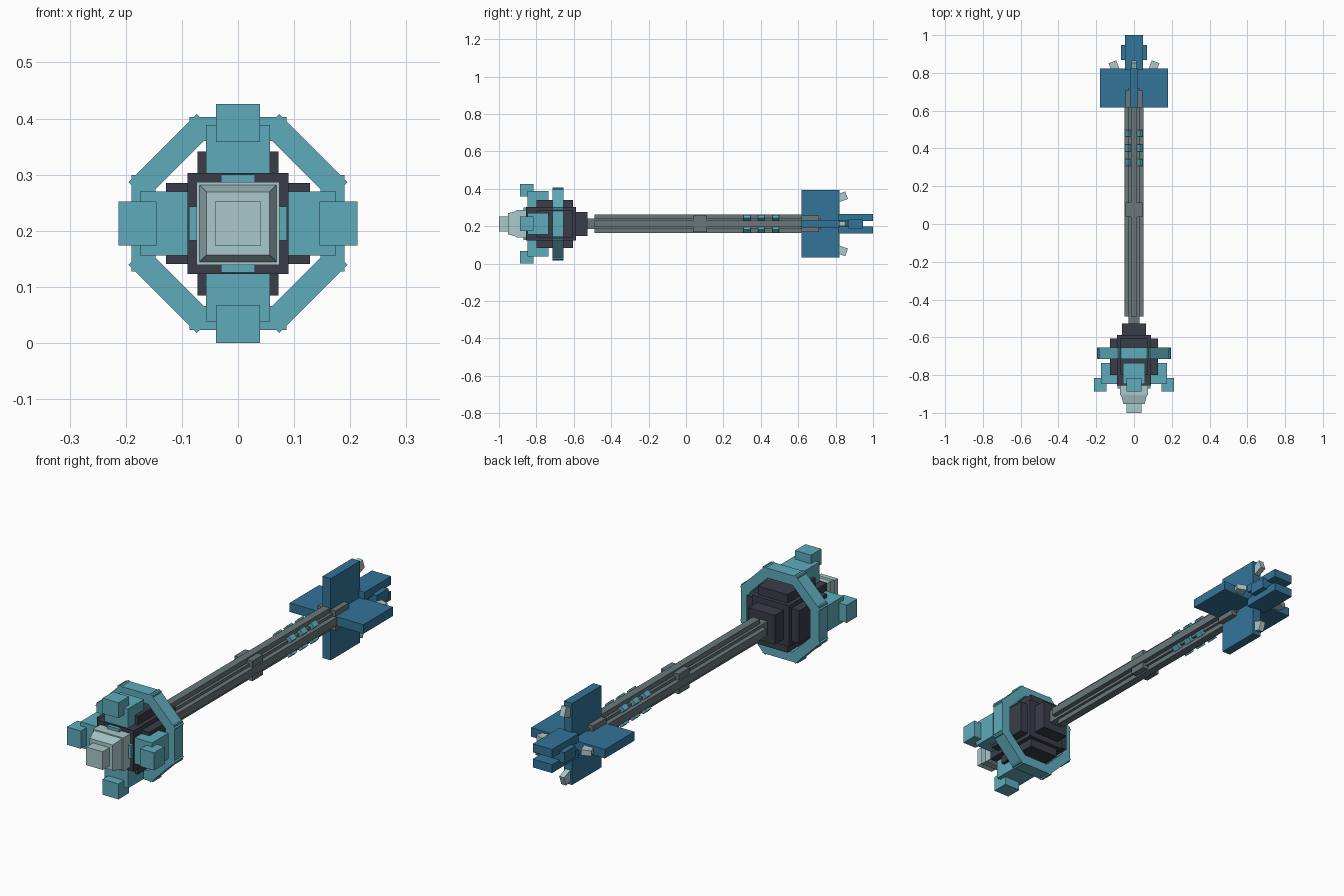
import bpy, bmesh, math
from mathutils import Matrix, Vector

if "Cube" in bpy.data.objects:
    bpy.data.objects.remove(bpy.data.objects["Cube"])

AXIS = Matrix.Translation((0, 0, 0.213))  # the long axis runs along y


def material(name, rgb):
    m = bpy.data.materials.new(name)
    m.use_nodes = True
    m.diffuse_color = (*rgb, 1)
    m.node_tree.nodes["Principled BSDF"].inputs["Base Color"].default_value = (*rgb, 1)
    return m


teal = material("teal", (0.115, 0.41, 0.50))
pale = material("pale_grey_teal", (0.40, 0.58, 0.60))
blue = material("deep_blue", (0.033, 0.175, 0.32))
dark = material("charcoal", (0.042, 0.047, 0.066))
grey = material("steel_grey", (0.14, 0.185, 0.195))


def build(name, mat, x, y, z, turns=(0,), tilt=0, front_scale=1):
    """Box from (low, high) ranges about the axis, copied at each turn in degrees."""
    bm = bmesh.new()
    lows, highs = Vector((x[0], y[0], z[0])), Vector((x[1], y[1], z[1]))
    centre, size = (lows + highs) / 2, highs - lows
    for turn in turns:
        made = bmesh.ops.create_cube(bm, size=1)["verts"]
        for v in made:
            if v.co.y < 0:
                v.co.x *= front_scale
                v.co.z *= front_scale
        place = (AXIS @ Matrix.Rotation(math.radians(turn), 4, "Y")
                 @ Matrix.Translation(centre)
                 @ Matrix.Rotation(math.radians(tilt), 4, "X")
                 @ Matrix.Diagonal((*size, 1)))
        bmesh.ops.transform(bm, matrix=place, verts=made)
    mesh = bpy.data.meshes.new(name)
    bm.to_mesh(mesh)
    bm.free()
    mesh.materials.append(mat)
    obj = bpy.data.objects.new(name, mesh)
    bpy.context.collection.objects.link(obj)
    return obj


def sym(r):
    return (-r, r)


QUARTERS = (0, 90, 180, 270)
EIGHTHS = range(0, 360, 45)
CORNERS = (45, 135, 225, 315)

# Pale nose
build("nose_tip", pale, sym(0.04), (-1.0, -0.94), sym(0.04))
build("nose_taper", pale, sym(0.07), (-0.953, -0.90), sym(0.07), front_scale=0.8)
build("nose_base", pale, sym(0.074), (-0.905, -0.83), sym(0.074))

# Dark stepped hub
build("hub_core", dark, sym(0.09), (-0.855, -0.588), sym(0.09))
build("hub_cross", dark, sym(0.128), (-0.80, -0.605), sym(0.072), (0, 90))
build("hub_rear", dark, sym(0.064), (-0.60, -0.527), sym(0.064))

# Teal arms, prongs and octagonal ring
build("arm_collar", teal, sym(0.03), (-0.87, -0.83), (0.04, 0.087), QUARTERS)
build("arm", teal, sym(0.057), (-0.848, -0.735), (0.06, 0.175), QUARTERS)
build("arm_prong", teal, sym(0.039), (-0.888, -0.815), (0.145, 0.213), QUARTERS)
build("ring", teal, sym(0.086), (-0.715, -0.655), (0.147, 0.19), EIGHTHS)

# Ribbed shaft with two collars
build("shaft_core", grey, sym(0.029), (-0.54, 0.72), sym(0.029))
build("shaft_ribs", grey, sym(0.05), (-0.49, 0.72), sym(0.017), (0, 90))
for label, start, end in (("middle", 0.037, 0.113), ("rear", 0.618, 0.71)):
    build(label + "_collar", grey, sym(0.044), (start, end), sym(0.044))

# Teal studs in the notches between the ribs
for i in range(3):
    y = 0.308 + 0.077 * i
    build("stud_row", teal, sym(0.012), (y, y + 0.036), (0.03, 0.056), CORNERS)

# Tail fins, each with a small canted pale block behind it
build("tail_fins", blue, sym(0.02), (0.617, 0.822), (0, 0.18), QUARTERS)
for label, turns, low in (("vertical", (0, 180), 0.123), ("side", (90, 270), 0.084)):
    build(label + "_fin_blocks", pale, sym(0.012), (0.81, 0.86),
          (low, low + 0.043), turns, tilt=20)

# Forked tail end
build("tail_plates", blue, sym(0.047), (0.815, 1.0), (0.015, 0.052), (0, 180))
build("tail_crossbar", blue, sym(0.07), (0.868, 0.947), sym(0.024))
build("tail_core", blue, sym(0.03), (0.80, 0.90), sym(0.02))
